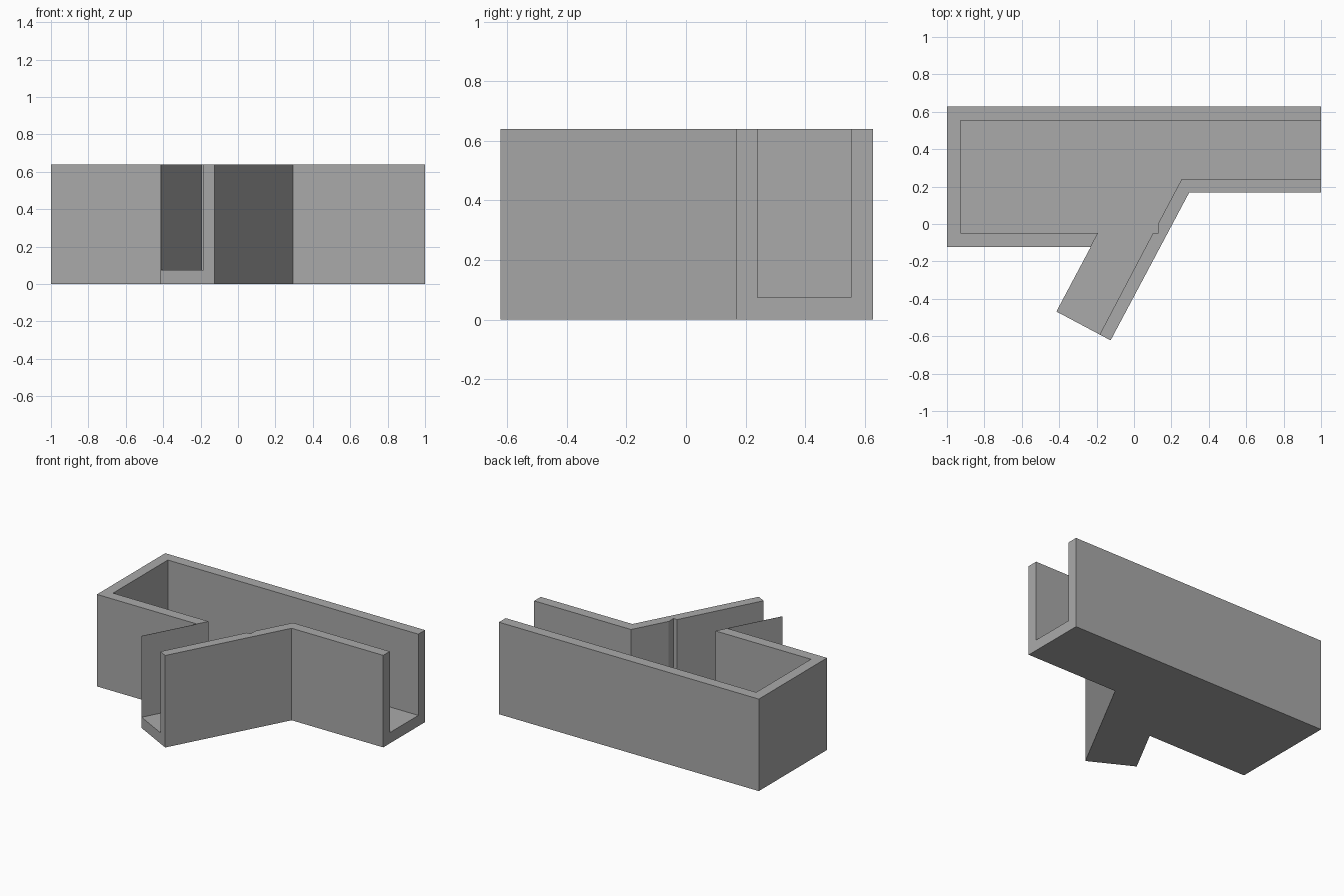
import bpy, bmesh
from mathutils import Vector

cube = bpy.data.objects.get("Cube")
if cube:
    bpy.data.objects.remove(cube, do_unlink=True)

grey = bpy.data.materials.new("plain_grey")
grey.use_nodes = True
COLOR = (0.4, 0.4, 0.4, 1)
grey.diffuse_color = COLOR
grey.node_tree.nodes["Principled BSDF"].inputs["Base Color"].default_value = COLOR

HEIGHT = 0.64
FLOOR = 0.075


def prism(name, outline, z0, z1):
    """Extrude a plan outline from z0 up to z1."""
    bm = bmesh.new()
    face = bm.faces.new([bm.verts.new((x, y, z0)) for x, y in outline])
    grown = bmesh.ops.extrude_face_region(bm, geom=[face])["geom"]
    top = [v for v in grown if isinstance(v, bmesh.types.BMVert)]
    bmesh.ops.translate(bm, verts=top, vec=Vector((0, 0, z1 - z0)))
    bmesh.ops.recalc_face_normals(bm, faces=bm.faces)
    mesh = bpy.data.meshes.new(name)
    bm.to_mesh(mesh)
    bm.free()
    mesh.materials.append(grey)
    obj = bpy.data.objects.new(name, mesh)
    bpy.context.collection.objects.link(obj)
    return obj


# Solid body: long channel with a slanted branch
body = prism("channel_body", [
    (-1, 0.628), (-1, -0.122), (-0.231, -0.122), (-0.415, -0.468),
    (-0.125, -0.622), (0.295, 0.168), (1, 0.168), (1, 0.628)], 0, HEIGHT)

# Cavity: open at the channel end, the branch end and the branch side
cavity = prism("cavity_cutter", [
    (1.1, 0.554), (-0.928, 0.554), (-0.928, -0.048), (-0.192, -0.048),
    (-0.235, -0.129), (-0.55, -0.47), (-0.3, -0.8), (-0.241, -0.7),
    (0.102, -0.048), (0.13, -0.048), (0.13, 0.004), (0.255, 0.24),
    (1.1, 0.24)], FLOOR, HEIGHT + 0.2)
cavity.hide_render = True

cut = body.modifiers.new("hollow", "BOOLEAN")
cut.operation = "DIFFERENCE"
cut.solver = "EXACT"
cut.object = cavity
bpy.context.view_layer.objects.active = body
body.select_set(True)
bpy.ops.object.modifier_apply(modifier=cut.name)
bpy.data.objects.remove(cavity, do_unlink=True)

# Very thin panel closing the open side of the branch
prism("branch_side_panel", [
    (-0.231, -0.122), (-0.415, -0.468), (-0.413, -0.469), (-0.229, -0.123)],
    FLOOR, HEIGHT)
